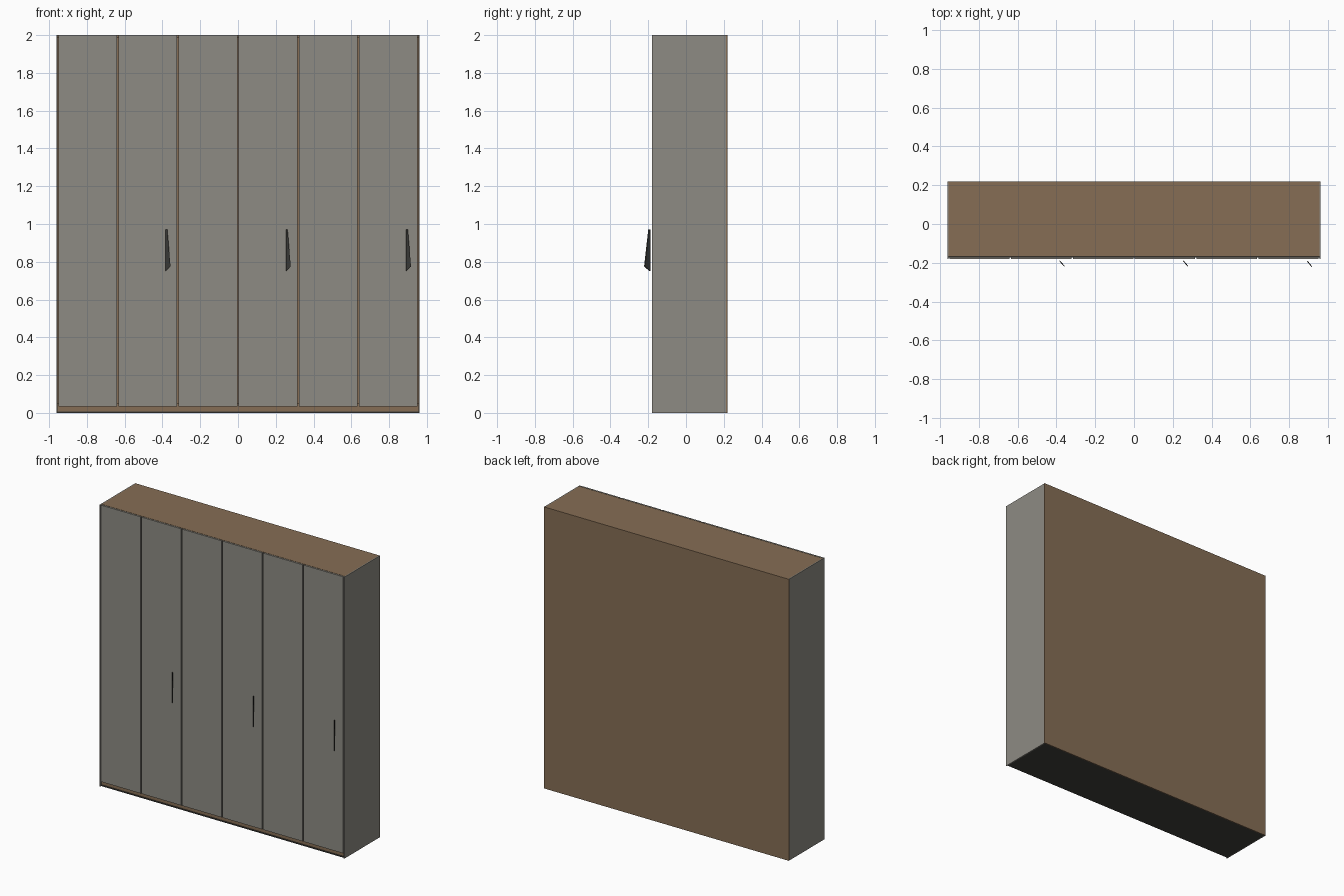
import bpy, bmesh

if "Cube" in bpy.data.objects:
    bpy.data.objects.remove(bpy.data.objects["Cube"])


def material(name, rgb):
    m = bpy.data.materials.new(name)
    m.diffuse_color = (*rgb, 1)
    m.use_nodes = True
    m.node_tree.nodes["Principled BSDF"].inputs["Base Color"].default_value = m.diffuse_color
    return m


GREY = material("warm_grey", (0.27, 0.26, 0.23))
WOOD = material("wood", (0.24, 0.155, 0.09))
DARK = material("dark_metal", (0.05, 0.05, 0.045))


def finish(name, bm, mat):
    bmesh.ops.recalc_face_normals(bm, faces=bm.faces)
    me = bpy.data.meshes.new(name)
    bm.to_mesh(me)
    bm.free()
    me.materials.append(mat)
    ob = bpy.data.objects.new(name, me)
    bpy.context.collection.objects.link(ob)
    return ob


def box(name, lo, hi, mat):
    bm = bmesh.new()
    bmesh.ops.create_cube(bm, size=1)
    for v in bm.verts:
        v.co = [(a + b) / 2 + c * (b - a) for a, b, c in zip(lo, hi, v.co)]
    return finish(name, bm, mat)


W, FRONT, BACK, H = 0.962, -0.18, 0.22, 2.0
T = 0.007                      # panel thickness
IN = W - T                     # inner half width

# Carcass: side, top, back and bottom panels
for side, s in (("left", -1), ("right", 1)):
    xs = sorted((s * IN, s * W))
    box(f"{side}_side_panel", (xs[0], FRONT, 0), (xs[1], BACK - T, H), GREY)
box("top_panel", (-IN, FRONT + 0.013, H - 0.015), (IN, BACK - T, H), WOOD)
box("back_panel", (-W, BACK - T, 0), (W, BACK, H), WOOD)
box("bottom_panel", (-IN, FRONT + 0.008, 0), (IN, BACK - T, 0.008), DARK)
box("plinth", (-IN, FRONT + 0.013, 0.008), (IN, FRONT + 0.028, 0.05), WOOD)

# Six doors with narrow gaps, a handle on every second one
step, gap = 2 * IN / 6, 0.007


def handle(name, x):
    # slanted blade, widening towards the bottom and cut off at an angle
    profile = [(0.0, -0.188, 0.75), (0.0, -0.188, 0.97), (0.009, -0.195, 0.97),
               (0.026, -0.217, 0.775)]
    bm = bmesh.new()
    rear = [bm.verts.new((x + px, py, pz)) for px, py, pz in profile]
    front = [bm.verts.new((x + px, py - 0.005, pz)) for px, py, pz in profile]
    bm.faces.new(rear)
    bm.faces.new(front[::-1])
    for i in range(4):
        j = (i + 1) % 4
        bm.faces.new((rear[i], front[i], front[j], rear[j]))
    finish(name, bm, DARK)


for i in range(6):
    x = -IN + i * step
    box(f"door_{i + 1}", (x + gap / 2, FRONT, 0.035),
        (x + step - gap / 2, FRONT + 0.01, H), GREY)
    if i % 2:
        handle(f"handle_{i // 2 + 1}", x + step - 0.065)
